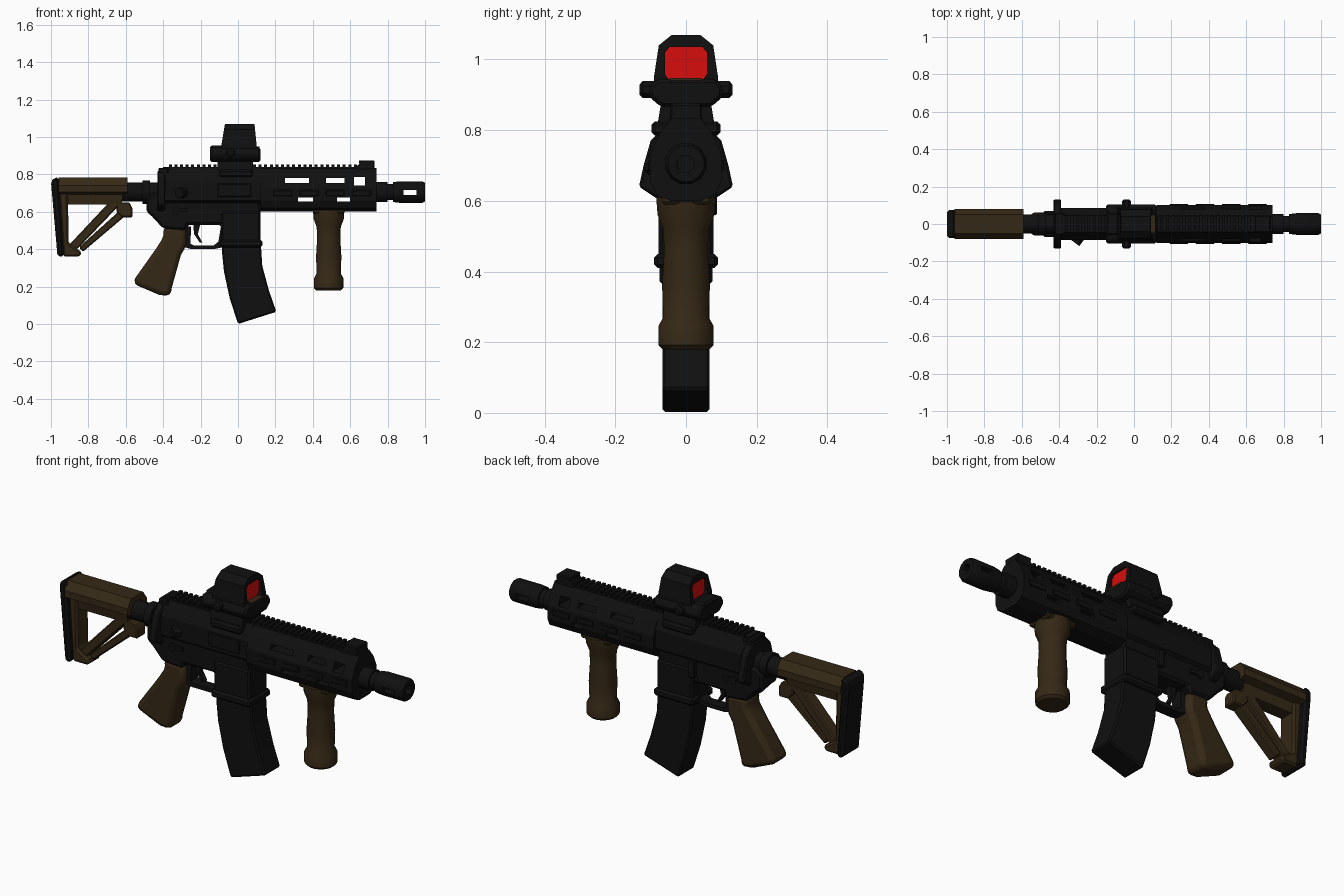
import bpy, bmesh, math
from mathutils import Vector, Matrix

if "Cube" in bpy.data.objects:
    bpy.data.objects.remove(bpy.data.objects["Cube"])


def material(name, rgb):
    m = bpy.data.materials.new(name)
    m.use_nodes = True
    m.diffuse_color = (*rgb, 1)
    m.node_tree.nodes["Principled BSDF"].inputs["Base Color"].default_value = (*rgb, 1)
    return m


BLACK = material("matte black", (0.005, 0.005, 0.005))
BROWN = material("dark earth brown", (0.036, 0.022, 0.008))
RED = material("red lens", (0.68, 0.004, 0.004))


def finish(name, bm, mat, bevel=0, segments=1, smooth=False):
    bmesh.ops.recalc_face_normals(bm, faces=bm.faces)
    mesh = bpy.data.meshes.new(name)
    bm.to_mesh(mesh)
    bm.free()
    mesh.materials.append(mat)
    ob = bpy.data.objects.new(name, mesh)
    bpy.context.collection.objects.link(ob)
    if bevel:
        mod = ob.modifiers.new("edges", "BEVEL")
        mod.width, mod.segments, mod.limit_method = bevel, segments, "ANGLE"
    if smooth:
        bpy.ops.object.select_all(action="DESELECT")
        ob.select_set(True)
        bpy.context.view_layer.objects.active = ob
        bpy.ops.object.shade_smooth_by_angle(angle=math.radians(40))
    return ob


def side(name, pts, half, mat, bevel=0, segments=1, y=0, smooth=False):
    """Side outline in x, z given thickness across y."""
    bm = bmesh.new()
    f = bm.faces.new([bm.verts.new((x, y - half, z)) for x, z in pts])
    r = bmesh.ops.extrude_face_region(bm, geom=[f])
    for v in r["geom"]:
        if isinstance(v, bmesh.types.BMVert):
            v.co.y = y + half
    return finish(name, bm, mat, bevel, segments, smooth)


def section(name, half_pts, x0, x1, mat, bevel=0):
    """Half cross-section in y, z mirrored and run along x."""
    pts = half_pts + [(-y, z) for y, z in reversed(half_pts)]
    bm = bmesh.new()
    f = bm.faces.new([bm.verts.new((x0, y, z)) for y, z in pts])
    r = bmesh.ops.extrude_face_region(bm, geom=[f])
    for v in r["geom"]:
        if isinstance(v, bmesh.types.BMVert):
            v.co.x = x1
    return finish(name, bm, mat, bevel)


def box(name, x, y, z, mat, bevel=0):
    pts = [(x[0], z[0]), (x[1], z[0]), (x[1], z[1]), (x[0], z[1])]
    return side(name, pts, (y[1] - y[0]) / 2, mat, bevel, y=(y[0] + y[1]) / 2)


def lathe(name, origin, axis, profile, mat, n=12):
    """Rings of (distance, radius) turned round an axis."""
    bm = bmesh.new()
    rot = Vector((0, 0, 1)).rotation_difference(Vector(axis)).to_matrix().to_4x4()
    rings = []
    for d, r in profile:
        ring = [bm.verts.new((r * math.cos(a), r * math.sin(a), d))
                for a in (math.tau * (i + 0.5) / n for i in range(n))]
        rings.append(ring)
    for a, b in zip(rings, rings[1:]):
        for i in range(n):
            bm.faces.new((a[i], a[(i + 1) % n], b[(i + 1) % n], b[i]))
    bm.faces.new(rings[0])
    bm.faces.new(rings[-1])
    bm.transform(Matrix.Translation(origin) @ rot)
    return finish(name, bm, mat, smooth=True)


def cut(ob, cutter):
    mod = ob.modifiers.new("cut", "BOOLEAN")
    mod.object, mod.operation, mod.solver = cutter, "DIFFERENCE", "EXACT"
    bpy.context.view_layer.objects.active = ob
    bpy.ops.object.modifier_apply(modifier=mod.name)
    bpy.data.objects.remove(cutter)


# Shoulder stock
section("stock_body", [(0.04, 0.69), (0.08, 0.705), (0.08, 0.74), (0.05, 0.782)], -0.96, -0.59, BROWN)
section("stock_lower_rail", [(0.035, 0.64), (0.045, 0.70)], -0.95, -0.62, BROWN)
side("stock_upright", [(-0.96, 0.72), (-0.91, 0.72), (-0.905, 0.43), (-0.835, 0.385),
     (-0.845, 0.36), (-0.935, 0.36)], 0.05, BROWN, 0.01)
side("stock_strut", [(-0.69, 0.65), (-0.62, 0.65), (-0.86, 0.40), (-0.915, 0.41)], 0.035, BROWN, 0.006)
side("stock_lower_strut", [(-0.64, 0.60), (-0.60, 0.58), (-0.83, 0.385), (-0.85, 0.41)], 0.03, BROWN, 0.006)
side("stock_lever", [(-0.65, 0.65), (-0.58, 0.65), (-0.565, 0.62), (-0.565, 0.57), (-0.62, 0.57),
     (-0.65, 0.60)], 0.035, BROWN, 0.006)
side("butt_pad", [(-1, 0.76), (-0.985, 0.782), (-0.955, 0.782), (-0.955, 0.71), (-0.93, 0.36),
     (-0.965, 0.36)], 0.075, BLACK, 0.012)
lathe("buffer_tube", (-0.62, 0, 0.705), (1, 0, 0),
      [(0, 0.052), (0.11, 0.052), (0.11, 0.065), (0.15, 0.065), (0.15, 0.052), (0.22, 0.052)], BLACK)

# Receiver
side("lower_receiver", [(-0.49, 0.60), (-0.49, 0.675), (-0.45, 0.70), (0.12, 0.70), (0.12, 0.46),
     (-0.09, 0.46), (-0.09, 0.53), (-0.27, 0.53), (-0.28, 0.50), (-0.40, 0.51), (-0.46, 0.575)],
     0.07, BLACK, 0.012)
section("upper_receiver", [(0.06, 0.64), (0.085, 0.66), (0.085, 0.76), (0.045, 0.835)], -0.42, 0.12, BLACK)
section("rear_flare", [(0.08, 0.605), (0.133, 0.64), (0.12, 0.70), (0.10, 0.77), (0.05, 0.82)],
        -0.43, -0.39, BLACK, 0.006)
box("charging_handle", (-0.425, -0.37), (-0.06, 0.06), (0.80, 0.835), BLACK, 0.006)
side("magazine_well", [(-0.09, 0.60), (0.12, 0.60), (0.12, 0.42), (-0.09, 0.42)], 0.078, BLACK, 0.01)
box("well_flange", (-0.10, 0.13), (-0.09, 0.09), (0.41, 0.45), BLACK, 0.01)
box("ejection_port", (-0.11, 0.07), (-0.092, -0.08), (0.68, 0.75), BLACK, 0.003)
box("bolt_catch", (-0.11, -0.07), (0.06, 0.088), (0.56, 0.65), BLACK, 0.004)
lathe("forward_assist", (-0.29, -0.07, 0.70), (-0.6, -0.8, 0), [(0, 0.028), (0.04, 0.028)], BLACK, 8)
for s, label in ((1, "left"), (-1, "right")):
    lathe("selector_" + label, (-0.33, 0.06 * s, 0.61), (0, s, 0), [(0, 0.02), (0.022, 0.02)], BLACK, 8)
    box("selector_lever_" + label, (-0.34, -0.27), sorted((0.07 * s, 0.082 * s)), (0.60, 0.62), BLACK)

# Trigger and guard
side("trigger_guard", [(-0.29, 0.52), (-0.25, 0.52), (-0.255, 0.43), (-0.235, 0.42), (-0.13, 0.42),
     (-0.105, 0.44), (-0.09, 0.53), (-0.07, 0.53), (-0.08, 0.41), (-0.13, 0.40), (-0.25, 0.40),
     (-0.285, 0.41)], 0.03, BLACK)
side("trigger", [(-0.24, 0.54), (-0.20, 0.54), (-0.215, 0.48), (-0.19, 0.435), (-0.205, 0.435),
     (-0.235, 0.48)], 0.015, BLACK)

# Magazine
side("magazine", [(-0.085, 0.46), (-0.085, 0.38), (-0.075, 0.28), (-0.045, 0.14), (0.0, 0.0),
     (0.205, 0.065), (0.165, 0.18), (0.13, 0.31), (0.12, 0.46)], 0.067, BLACK, 0.008)

# Pistol grip and vertical grip
side("pistol_grip", [(-0.40, 0.52), (-0.28, 0.52), (-0.275, 0.42), (-0.305, 0.37), (-0.355, 0.19),
     (-0.36, 0.15), (-0.42, 0.155), (-0.56, 0.215), (-0.55, 0.245), (-0.44, 0.40), (-0.395, 0.47)],
     0.062, BROWN, 0.024, 2, smooth=True)
lathe("vertical_grip", (0.485, 0, 0.18), (0, 0, 1),
      [(0, 0.068), (0.012, 0.08), (0.065, 0.08), (0.09, 0.066), (0.18, 0.069), (0.28, 0.063),
       (0.34, 0.066), (0.38, 0.082), (0.43, 0.086)], BROWN, 16)
box("vertical_grip_clamp", (0.40, 0.57), (-0.07, 0.07), (0.59, 0.615), BROWN, 0.008)

# Handguard with through slots
guard = section("handguard", [(0.045, 0.60), (0.085, 0.62), (0.102, 0.66), (0.102, 0.73), (0.075, 0.79),
                (0.04, 0.835)], 0.12, 0.74, BLACK)
for x0, x1, z0, z1 in ((0.25, 0.38, 0.755, 0.78), (0.47, 0.57, 0.755, 0.78), (0.62, 0.68, 0.74, 0.785),
                       (0.32, 0.40, 0.655, 0.675), (0.53, 0.60, 0.655, 0.675)):
    cut(guard, box("slot", (x0, x1), (-0.2, 0.2), (z0, z1), BLACK))
for s, label in ((1, "left"), (-1, "right")):
    for i in range(4):
        x = 0.19 + i * 0.14
        box(f"side_groove_bar_{label}_{i}", (x, x + 0.10), sorted((0.09 * s, 0.107 * s)), (0.685, 0.715), BLACK, 0.003)

# Top rail teeth
box("top_rail", (-0.40, 0.73), (-0.042, 0.042), (0.815, 0.84), BLACK)
for i in range(36):
    x = -0.37 + i * 0.03
    box(f"rail_tooth_{i}", (x, x + 0.016), (-0.045, 0.045), (0.838, 0.853), BLACK)
side("front_sight", [(0.62, 0.835), (0.65, 0.855), (0.645, 0.875), (0.73, 0.875), (0.73, 0.80),
     (0.64, 0.80)], 0.045, BLACK, 0.005)

# Barrel and muzzle device
muzzle = lathe("muzzle", (0.70, 0, 0.705), (1, 0, 0),
               [(0, 0.055), (0.10, 0.055), (0.10, 0.045), (0.13, 0.045), (0.13, 0.055), (0.17, 0.06),
                (0.285, 0.06), (0.30, 0.052)], BLACK, 12)
cut(muzzle, lathe("bore", (0.86, 0, 0.705), (1, 0, 0), [(0, 0.026), (0.2, 0.026)], BLACK, 8))
cut(muzzle, box("vent", (0.885, 0.955), (-0.1, 0.1), (0.69, 0.715), BLACK))

# Optic
box("optic_clamp", (-0.10, 0.08), (-0.098, 0.098), (0.785, 0.825), BLACK, 0.01)
section("optic_mount", [(0.08, 0.82), (0.07, 0.88)], -0.11, 0.08, BLACK)
section("optic_base", [(0.07, 0.865), (0.105, 0.895), (0.105, 0.92), (0.085, 0.945)], -0.15, 0.12, BLACK, 0.01)
box("optic_rear_hump", (-0.15, -0.08), (-0.06, 0.06), (0.93, 0.955), BLACK, 0.01)
hood = section("optic_hood", [(0.09, 0.92), (0.09, 0.955), (0.077, 1.04), (0.04, 1.07)], -0.09, 0.10, BLACK)
for v in hood.data.vertices:
    lean = max(0, v.co.z - 0.95) / 0.12
    v.co.x += 0.02 * lean if v.co.x < 0 else -0.012 * lean
window = [(0.05, 0.945), (0.06, 0.96), (0.06, 1.02), (0.045, 1.036)]
cut(hood, section("window_cutter", window, -0.2, 0.2, BLACK))
section("lens_front", window, 0.075, 0.08, RED)
section("lens_rear", window, -0.065, -0.06, RED)
box("optic_front_plate", (0.085, 0.115), (-0.045, 0.045), (0.94, 0.948), BROWN)
for s, label in ((1, "left"), (-1, "right")):
    lathe("optic_knob_" + label, (-0.04, 0.09 * s, 0.915), (0, s, 0),
          [(0, 0.026), (0.032, 0.026), (0.041, 0.016)], BLACK, 8)
